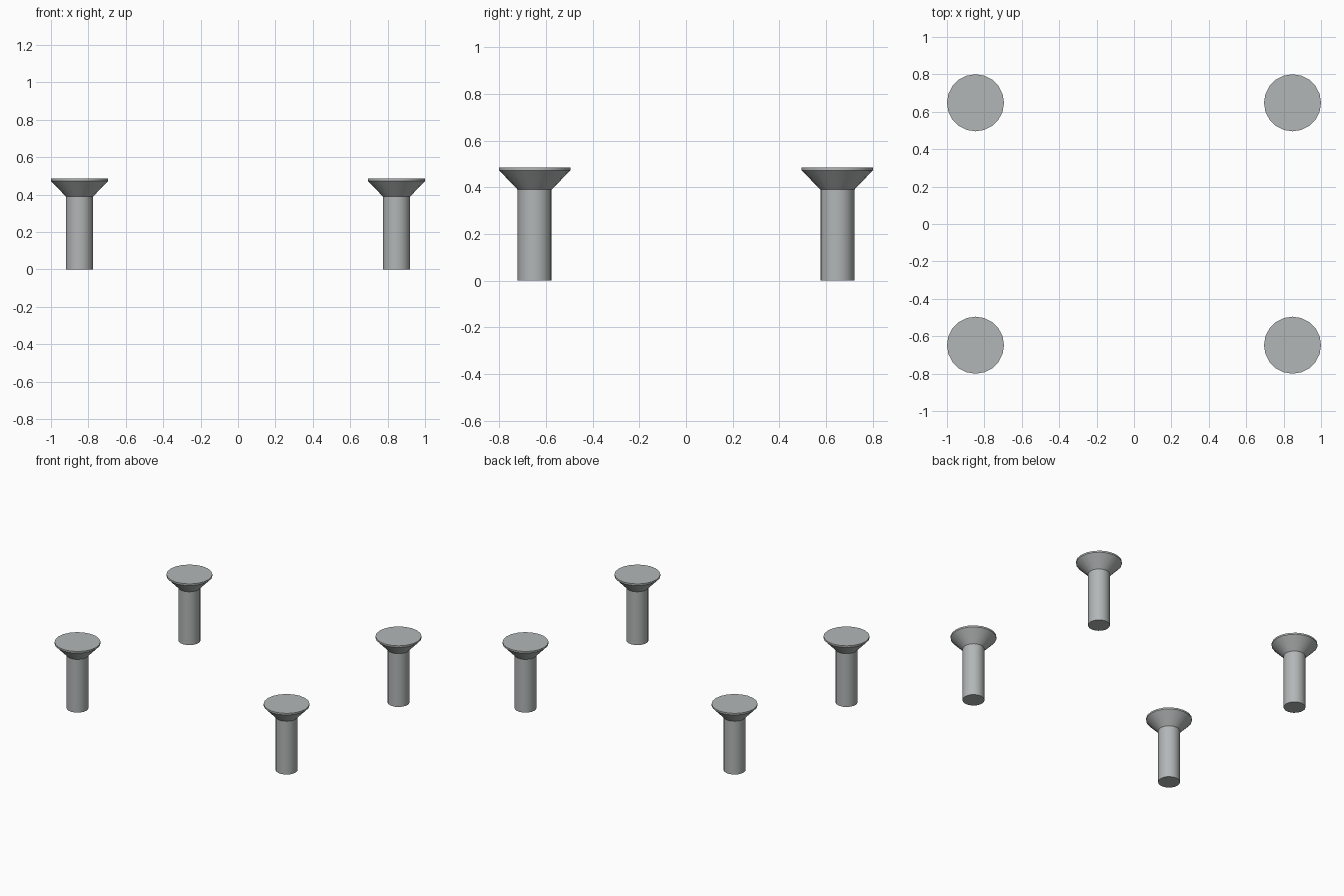
import bpy, bmesh, math

if "Cube" in bpy.data.objects:
    bpy.data.objects.remove(bpy.data.objects["Cube"])

# One flat grey metal
metal = bpy.data.materials.new("grey_metal")
metal.diffuse_color = (0.45, 0.47, 0.47, 1)
metal.use_nodes = True
metal.node_tree.nodes["Principled BSDF"].inputs["Base Color"].default_value = metal.diffuse_color

SIDES = 20
# Countersunk screw outline: (radius, height)
PROFILE = [(0.073, 0.0), (0.073, 0.39), (0.1525, 0.473), (0.1525, 0.485)]


def screw(name, x, y):
    bm = bmesh.new()
    rings = []
    for r, z in PROFILE:
        rings.append([bm.verts.new((r * math.cos(2 * math.pi * i / SIDES),
                                    r * math.sin(2 * math.pi * i / SIDES), z))
                      for i in range(SIDES)])
    # Shank, cone and rim walls
    for a, b in zip(rings, rings[1:]):
        for i in range(SIDES):
            j = (i + 1) % SIDES
            bm.faces.new((a[i], a[j], b[j], b[i]))
    # End caps
    bm.faces.new(rings[0][::-1])
    bm.faces.new(rings[-1])
    mesh = bpy.data.meshes.new(name)
    bm.to_mesh(mesh)
    bm.free()
    mesh.materials.append(metal)
    obj = bpy.data.objects.new(name, mesh)
    obj.location = (x, y, 0)
    bpy.context.collection.objects.link(obj)
    # Smooth round walls, crisp edges at head and ends
    bpy.ops.object.select_all(action='DESELECT')
    obj.select_set(True)
    bpy.context.view_layer.objects.active = obj
    bpy.ops.object.shade_smooth_by_angle(angle=math.radians(30))


# Four screws at the corners of a rectangle
for side, x in (("left", -0.8475), ("right", 0.8475)):
    for end, y in (("front", -0.648), ("back", 0.648)):
        screw(f"{end}_{side}_screw", x, y)
